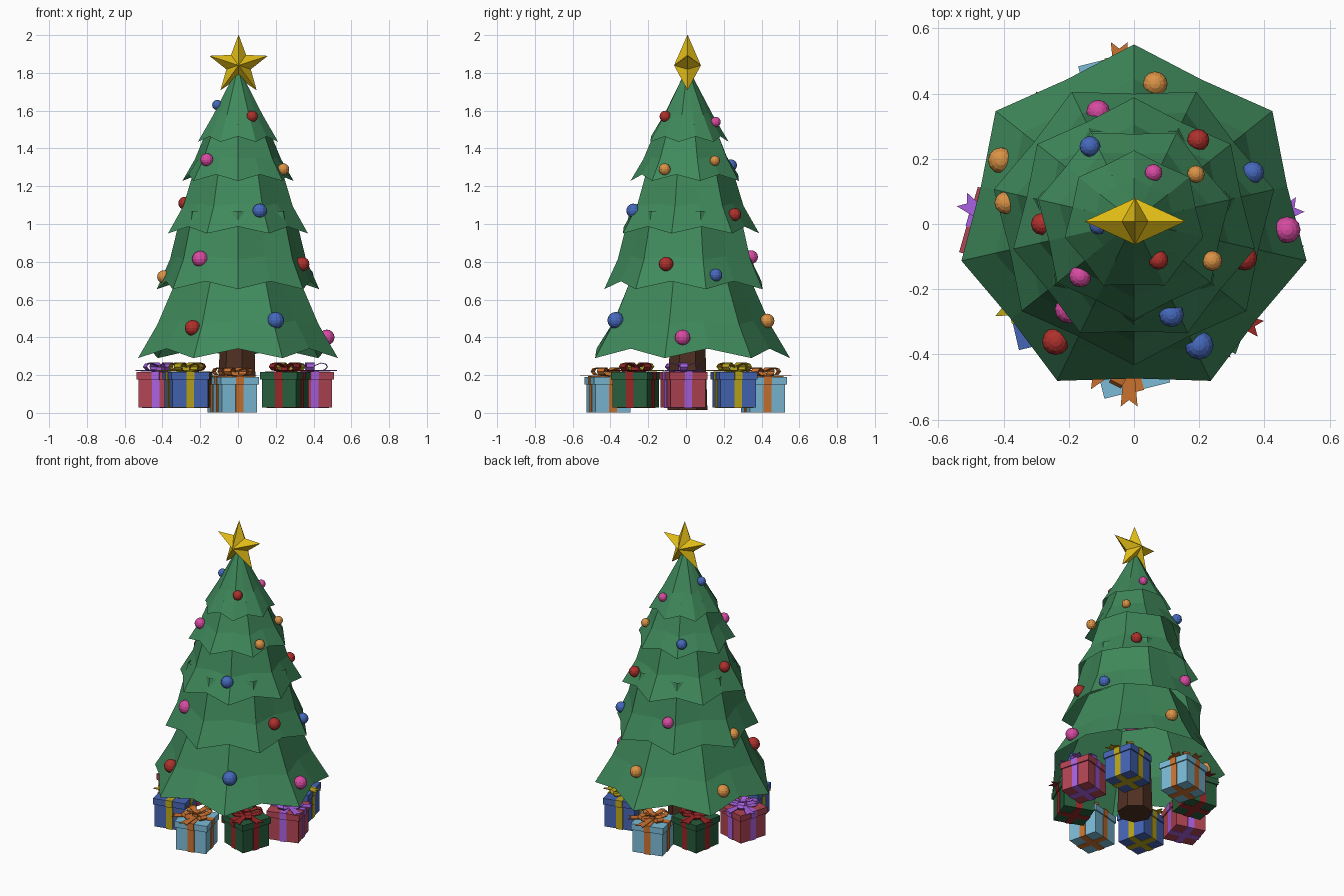
import bpy, bmesh
from math import sin, cos, pi, radians
from mathutils import Matrix, Vector

if "Cube" in bpy.data.objects:
    bpy.data.objects.remove(bpy.data.objects["Cube"])

CY = 0.008  # tree axis sits slightly behind the origin


def mat(name, *rgb):
    m = bpy.data.materials.new(name)
    m.diffuse_color = (*rgb, 1)
    m.use_nodes = True
    m.node_tree.nodes["Principled BSDF"].inputs["Base Color"].default_value = m.diffuse_color
    return m


GREEN = mat("tree_green", .05, .25, .105)
BROWN = mat("bark", .08, .03, .016)
GOLD = mat("gold", .75, .5, .008)
BALL = {"red": mat("ball_red", .42, .03, .025), "blue": mat("ball_blue", .06, .14, .5),
        "pink": mat("ball_pink", .68, .07, .36), "orange": mat("ball_orange", .7, .29, .06)}


def finish(name, bm, *mats, recalc=True):
    if recalc:
        bmesh.ops.recalc_face_normals(bm, faces=bm.faces)
    me = bpy.data.meshes.new(name)
    bm.to_mesh(me)
    bm.free()
    for m in mats:
        me.materials.append(m)
    ob = bpy.data.objects.new(name, me)
    bpy.context.collection.objects.link(ob)
    return ob


# Foliage tiers: open seven-pointed scalloped skirts, slightly concave, alternate ones turned half a step
def tier(name, start, rings, lift):
    bm = bmesh.new()
    rows = []
    for n, (r, z) in enumerate(rings):
        row = []
        for i in range(14):
            a = start + i * pi / 7
            k = r * (cos(pi / 7) * .985 if i % 2 else 1)
            up = lift * (i % 2) * (1, .4, 0)[n]
            row.append(bm.verts.new((k * cos(a), CY + k * sin(a), z + up)))
        rows.append(row)
    for a, b in zip(rows, rows[1:]):
        for i in range(14):
            j = (i + 1) % 14
            bm.faces.new((a[i], a[j], b[j], b[i]))
    finish(name, bm, GREEN, recalc=False)


# bottom radius, bottom z, scallop lift, top radius, top z, sag of the middle ring
for n, (r0, z0, lift, r1, z1, sag) in enumerate([
        (.543, .29, .05, .31, .76, .017), (.441, .655, .042, .305, 1.07, .02),
        (.38, .95, .036, .225, 1.33, .024), (.302, 1.228, .034, .155, 1.53, .012),
        (.218, 1.435, .028, .012, 1.81, .006)]):
    f = .38
    mid = (r0 + (r1 - r0) * f - sag, z0 + (z1 - z0) * f)
    tier(f"foliage_tier_{n + 1}", pi / 2 if n % 2 == 0 else -pi / 2,
         [(r0, z0), mid, (r1, z1)], lift)

# Trunk
bm = bmesh.new()
bmesh.ops.create_cone(bm, cap_ends=True, segments=7, radius1=.108, radius2=.095, depth=.4,
                      matrix=Matrix.Translation((0, CY, .215)) @ Matrix.Rotation(pi / 2, 4, 'Z'))
finish("trunk", bm, BROWN)

# Five-pointed faceted star
bm = bmesh.new()
rim = []
for i in range(10):
    r, a = (.068 if i % 2 else .163), pi / 2 + i * pi / 5
    rim.append(bm.verts.new((.003 + r * cos(a), CY, 1.84 + r * sin(a))))
for y in (-.071, .071):
    tip = bm.verts.new((.003, CY + y, 1.84))
    for i in range(10):
        bm.faces.new((rim[i], rim[(i + 1) % 10], tip))
finish("top_star", bm, GOLD)

# Ornaments: colour, position, radius
for n, (c, x, y, z, r) in enumerate([
        ("red", .075, -.11, 1.57, .030), ("blue", -.11, -.005, 1.63, .027),
        ("pink", .06, .157, 1.54, .027), ("pink", -.165, -.16, 1.34, .034),
        ("orange", .24, -.113, 1.29, .031), ("orange", .19, .153, 1.335, .027),
        ("blue", -.135, .238, 1.31, .032), ("red", -.282, .0, 1.11, .034),
        ("blue", .115, -.278, 1.07, .038), ("red", .197, .258, 1.05, .034),
        ("red", .34, -.105, .788, .038), ("pink", -.11, .345, .825, .036),
        ("orange", -.393, .065, .72, .035), ("blue", .365, .158, .73, .034),
        ("pink", -.2, -.262, .815, .043), ("red", -.24, -.36, .45, .042),
        ("blue", .2, -.372, .49, .044), ("pink", .47, -.018, .4, .041),
        ("orange", .065, .43, .487, .038), ("orange", -.408, .195, .395, .04)]):
    bm = bmesh.new()
    bmesh.ops.create_uvsphere(bm, u_segments=12, v_segments=8, radius=r,
                              matrix=Matrix.Translation((x, y, z)))
    finish(f"ornament_{n + 1}", bm, BALL[c])


def box(bm, sx, sy, z0, z1, idx):
    m = Matrix.Translation((0, 0, (z0 + z1) / 2)) @ Matrix.Diagonal((sx, sy, z1 - z0, 1))
    for v in bmesh.ops.create_cube(bm, size=1, matrix=m)["verts"]:
        for f in v.link_faces:
            f.material_index = idx


# Ribbon strip: (radius, height, width factor) profile swept across a width
def strip(bm, profile, width, turn):
    rot = Matrix.Rotation(turn, 4, 'Z')
    rows = [[bm.verts.new(rot @ Vector((r, s * width / 2 * k, z))) for s in (-1, 1)]
            for r, z, k in profile]
    for a, b in zip(rows, rows[1:]):
        bm.faces.new((a[0], a[1], b[1], b[0]))


LOOP = [(.005, .004, .5), (.045, .004, .9), (.08, .010, 1), (.094, .026, 1), (.085, .040, 1),
        (.06, .046, 1), (.03, .034, .8), (.005, .018, .5)]


# Gift: body, lid, crossed ribbon and bow
def gift(name, mats, x, y, z, turn, bow):
    bm = bmesh.new()
    h = .188
    box(bm, .192, .192, 0, .16, 0)
    box(bm, .208, .208, .148, h, 0)
    for sx, sy in ((1, 0), (0, 1)):
        box(bm, .198 if sx else .042, .198 if sy else .042, -.002, .15, 1)
        box(bm, .214 if sx else .042, .214 if sy else .042, .146, h + .003, 1)
    place = Matrix.Translation((x, y, z)) @ Matrix.Rotation(radians(turn), 4, 'Z')
    bmesh.ops.transform(bm, matrix=place, verts=bm.verts)
    finish(name, bm, *mats)

    bm = bmesh.new()
    for k in range(4):
        strip(bm, LOOP, .042, k * pi / 2 + 1.1)
    # Notched tails
    for a in (0, -1.05):
        rot = Matrix.Rotation(a, 4, 'Z')
        pts = [(0, -.012), (.15, -.026), (.13, 0), (.15, .026), (0, .012)]
        bm.faces.new([bm.verts.new(rot @ Vector((px, py, .006))) for px, py in pts])
    # Knot
    box(bm, .034, .034, .002, .034, 0)
    place = Matrix.Translation((x, y, z + h + .002)) @ Matrix.Rotation(radians(bow), 4, 'Z')
    bmesh.ops.transform(bm, matrix=place, verts=bm.verts)
    ob = finish(name + "_bow", bm, mats[1])
    mod = ob.modifiers.new("thickness", 'SOLIDIFY')
    mod.thickness = .004
    mod.offset = 0


SKY = (mat("paper_sky", .2, .5, .68), mat("ribbon_orange", .6, .17, .03))
NAVY = (mat("paper_blue", .06, .13, .46), mat("ribbon_yellow", .5, .38, .01))
ROSE = (mat("paper_rose", .45, .06, .09), mat("ribbon_purple", .4, .12, .75))
PINE = (mat("paper_green", .02, .11, .045), mat("ribbon_red", .33, .02, .02))

# Ring of eight gifts: paper, position, box turn, bow turn
for name, mats, x, y, z, turn, bow in (("front_sky_gift", SKY, -.015, -.41, .003, 14, 270),
                                       ("back_sky_gift", SKY, -.045, .408, .003, 14, 90),
                                       ("front_green_gift", PINE, .25, -.265, .028, -20, 338),
                                       ("back_green_gift", PINE, -.255, .262, .028, -9, 158),
                                       ("right_rose_gift", ROSE, .38, -.015, .028, 16, 30),
                                       ("left_rose_gift", ROSE, -.408, -.015, .028, -16, 143),
                                       ("front_blue_gift", NAVY, -.275, -.262, .028, 13, 178),
                                       ("back_blue_gift", NAVY, .265, .255, .028, 13, 358)):
    gift(name, mats, x, y, z, turn, bow)
